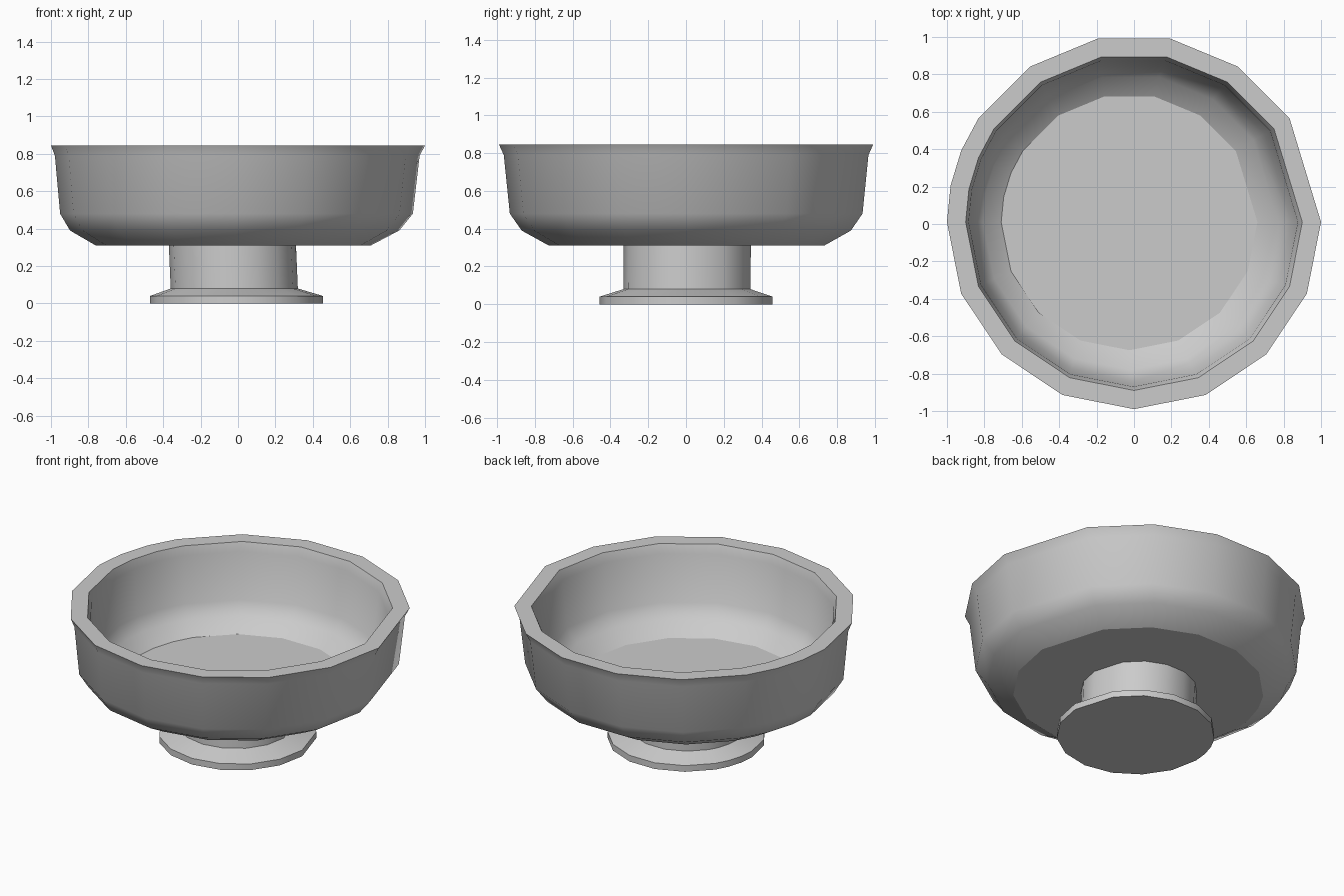
import bpy, bmesh
from math import cos, sin, pi

cube = bpy.data.objects.get("Cube")
if cube:
    bpy.data.objects.remove(cube, do_unlink=True)

grey = bpy.data.materials.new("stone_grey")
grey.use_nodes = True
colour = (0.6, 0.6, 0.6, 1)
grey.diffuse_color = colour
grey.node_tree.nodes["Principled BSDF"].inputs["Base Color"].default_value = colour

# Uneven segments: wide on the right, fine on the left
STEPS = [0, 3, 5, 7, 9, 11, 13, 14, 15, 16, 18, 20, 22, 24, 26, 28, 30]


def turned(name, profile, cap_start=False, cap_end=False):
    """Sweep (radius, z, x offset, y offset, sharp) rings into a smooth turned part."""
    bm = bmesh.new()
    rings = []
    for r, z, dx, dy, sharp in profile:
        rings.append([bm.verts.new((dx + r * cos(s * pi / 16), dy + r * sin(s * pi / 16), z))
                      for s in STEPS])
    n = len(STEPS)
    for a, b in zip(rings, rings[1:]):
        for i in range(n):
            j = (i + 1) % n
            bm.faces.new((a[i], a[j], b[j], b[i]))
    if cap_start:
        bm.faces.new(rings[0][::-1])
    if cap_end:
        bm.faces.new(rings[-1])
    for f in bm.faces:
        f.smooth = True
    # Crisp edges on the chosen rings
    for ring, row in zip(rings, profile):
        if row[4]:
            for i in range(n):
                bm.edges.get((ring[i], ring[(i + 1) % n])).smooth = False
    bmesh.ops.recalc_face_normals(bm, faces=bm.faces)
    mesh = bpy.data.meshes.new(name)
    bm.to_mesh(mesh)
    bm.free()
    mesh.materials.append(grey)
    obj = bpy.data.objects.new(name, mesh)
    bpy.context.collection.objects.link(obj)
    return obj


# Bowl: underside, outer wall, rim, inner wall, floor
turned("bowl", [
    (0.735, 0.31, -0.025, 0.01, True),
    (0.88, 0.39, -0.018, 0.01, False),
    (0.943, 0.48, -0.008, 0.01, False),
    (0.975, 0.79, -0.004, 0.01, False),
    (1.0, 0.845, 0, 0.01, True),
    (0.9, 0.845, 0, 0.01, True),
    (0.88, 0.79, -0.004, 0.01, False),
    (0.85, 0.49, -0.008, 0.01, False),
    (0.79, 0.41, -0.018, 0.01, False),
    (0.685, 0.34, -0.025, 0.01, True),
], cap_start=True, cap_end=True)

# Pedestal: foot disc, sloped top and stem
turned("pedestal", [
    (0.463, 0, -0.008, 0.005, True),
    (0.463, 0.04, -0.008, 0.005, True),
    (0.34, 0.08, -0.02, 0.008, True),
    (0.34, 0.315, -0.03, 0.01, False),
], cap_start=True)
